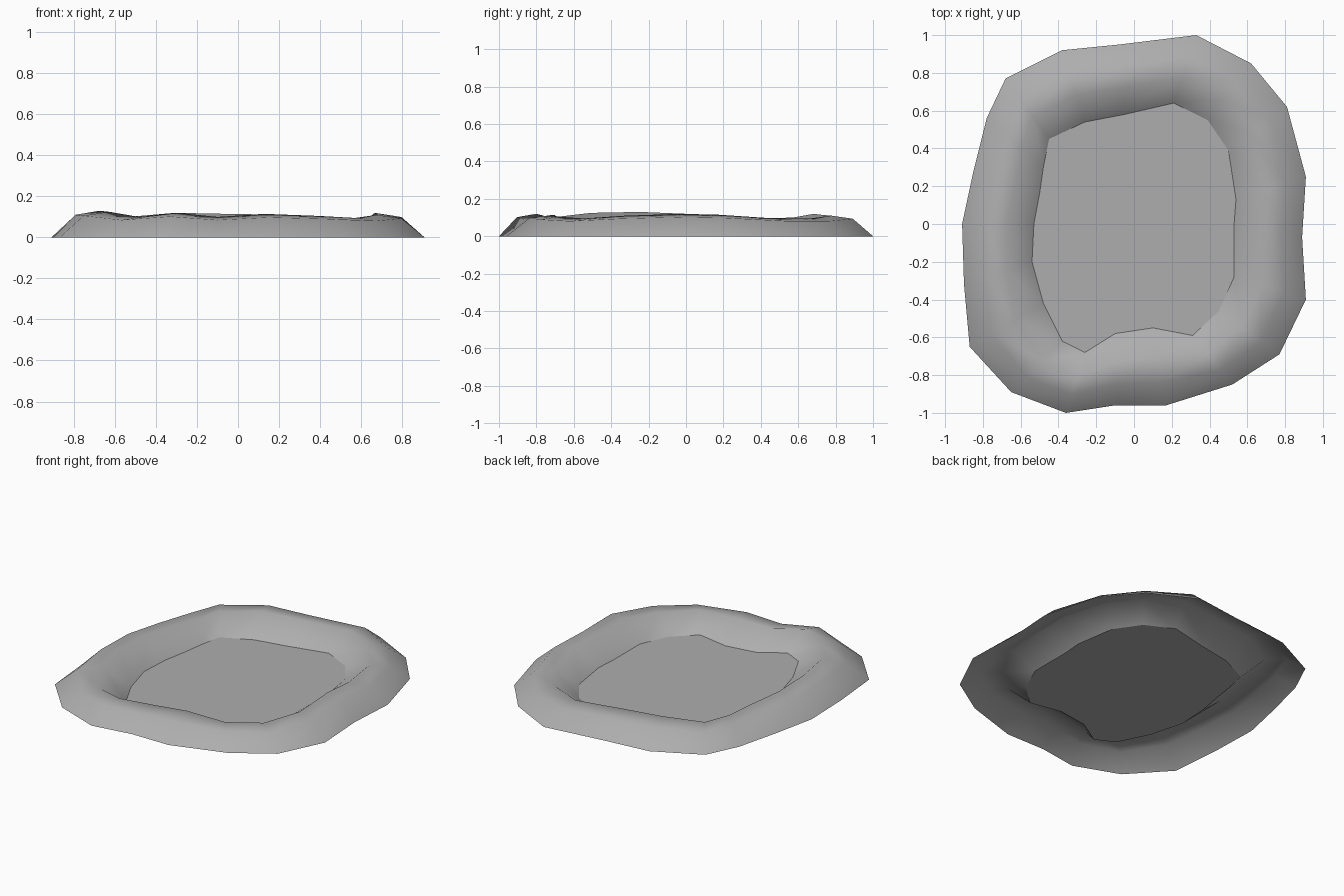
import bpy
import bmesh
from mathutils import Vector

# Remove the default cube
default_cube = bpy.data.objects.get("Cube")
if default_cube:
    bpy.data.objects.remove(default_cube, do_unlink=True)


def make_material(name, colour):
    material = bpy.data.materials.new(name)
    material.diffuse_color = colour
    material.use_nodes = True
    shader = next(n for n in material.node_tree.nodes if n.type == 'BSDF_PRINCIPLED')
    shader.inputs["Base Color"].default_value = colour
    return material


def make_object(name, bm, material, smooth):
    for face in bm.faces:
        face.smooth = smooth
    mesh = bpy.data.meshes.new(name)
    bm.to_mesh(mesh)
    bm.free()
    mesh.materials.append(material)
    thing = bpy.data.objects.new(name, mesh)
    bpy.context.collection.objects.link(thing)
    return thing


def add_ring(bm, points):
    return [bm.verts.new(point) for point in points]


stone_grey = make_material("stone grey", (0.42, 0.42, 0.42, 1.0))

# Irregular outlines, counter-clockwise from the back
outer_outline = [
    (.33, 1), (-.08, .95), (-.38, .92), (-.68, .77), (-.78, .56),
    (-.85, .28), (-.91, 0), (-.9, -.32), (-.87, -.65), (-.65, -.89),
    (-.36, -1), (-.1, -.96), (.17, -.96), (.52, -.85), (.77, -.69),
    (.91, -.4), (.89, -.07), (.91, .25), (.81, .62), (.62, .85)]
inner_outline = [
    (.21, .64), (-.05, .58), (-.26, .54), (-.45, .45), (-.48, .3),
    (-.5, .16), (-.53, 0), (-.54, -.2), (-.48, -.42), (-.38, -.62),
    (-.26, -.68), (-.1, -.58), (.1, -.55), (.31, -.59), (.45, -.46),
    (.53, -.28), (.53, 0), (.54, .13), (.5, .39), (.39, .55)]
crest_heights = [.11, .115, .12, .1, .095, .11, .12, .13, .125, .1,
                 .12, .1, .115, .105, .095, .11, .12, .115, .095, .095]

# Cross-section of the bank: fraction inward, fraction of crest height
bank_profile = [(0, 0), (.3, .85), (.62, 1), (1, 0)]

# Raised bank, a hollow rounded shell around the basin
bm = bmesh.new()
rings = []
for inward, rise in bank_profile:
    points = []
    for outer, inner, height in zip(outer_outline, inner_outline, crest_heights):
        flat = Vector(outer).lerp(Vector(inner), inward)
        points.append((flat.x, flat.y, rise * height))
    rings.append(add_ring(bm, points))
for ring, next_ring in zip(rings, rings[1:]):
    for i in range(len(ring)):
        j = (i + 1) % len(ring)
        bm.faces.new((ring[i], ring[j], next_ring[j], next_ring[i]))
make_object("bank", bm, stone_grey, True)

# Flat floor of the basin
bm = bmesh.new()
bm.faces.new(add_ring(bm, [(x, y, 0) for x, y in inner_outline]))
make_object("basin_floor", bm, stone_grey, False)
